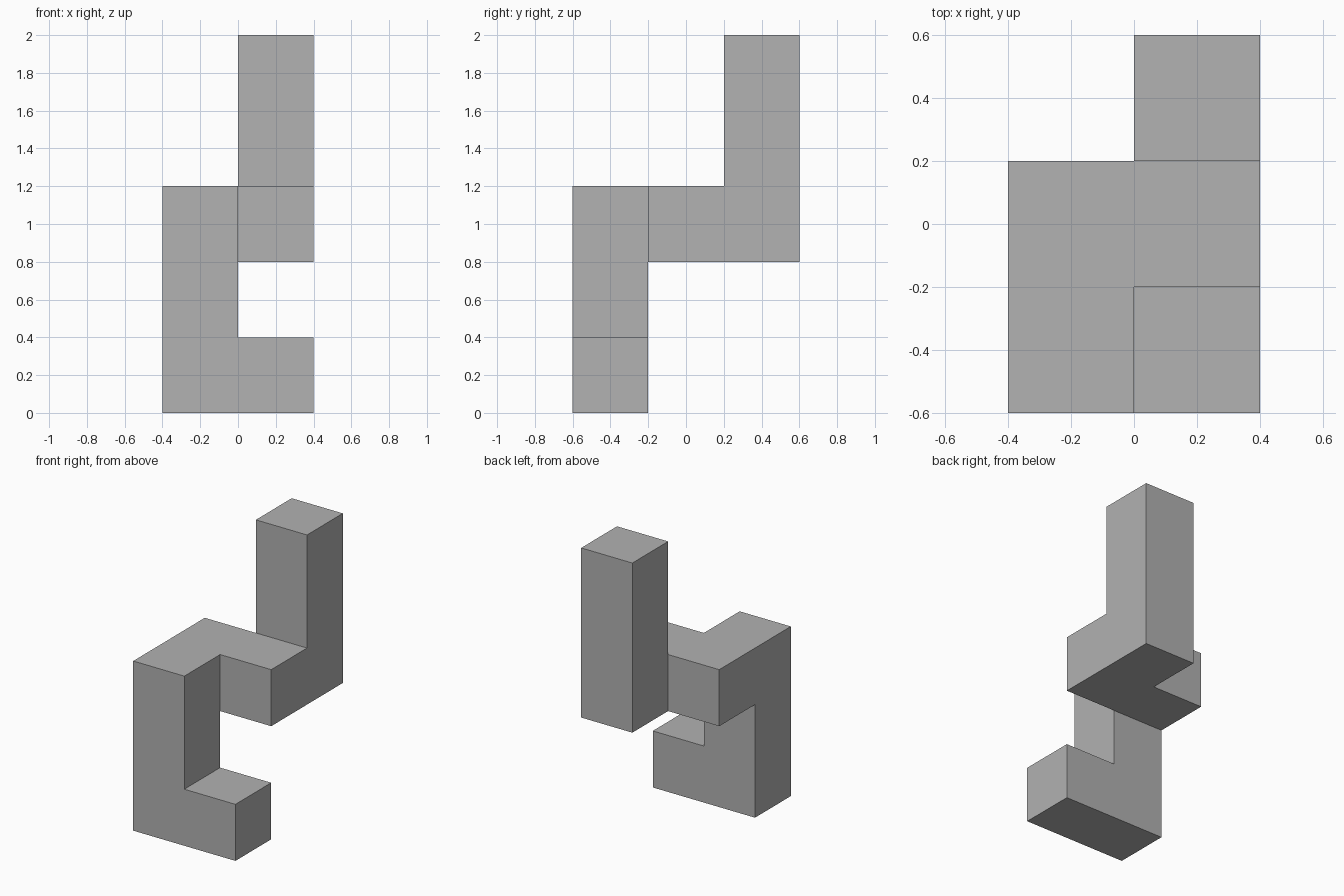
import bpy
import bmesh
from mathutils import Matrix, Vector

default_cube = bpy.data.objects.get("Cube")
if default_cube:
    bpy.data.objects.remove(default_cube, do_unlink=True)

CELL = 0.4
DIRECTIONS = {
    "right": Vector((1, 0, 0)),
    "left": Vector((-1, 0, 0)),
    "back": Vector((0, 1, 0)),
    "up": Vector((0, 0, 1)),
}

# Single flat colour
grey = bpy.data.materials.new("mid grey")
grey.use_nodes = True
colour = (0.445, 0.445, 0.445, 1.0)
grey.diffuse_color = colour
grey.node_tree.nodes["Principled BSDF"].inputs["Base Color"].default_value = colour


def grow(bm, centre, direction):
    """Extrude the face of the cell at centre by one cell; return the new centre."""
    target = centre + direction * CELL / 2
    face = min(bm.faces, key=lambda f: (f.calc_center_median() - target).length)
    new_face = bmesh.ops.extrude_discrete_faces(bm, faces=[face])["faces"][0]
    bmesh.ops.translate(bm, verts=new_face.verts, vec=direction * CELL)
    return centre + direction * CELL


# Foot: the first cell, at the front of the base
bm = bmesh.new()
centre = Vector((0.2, -0.4, 0.2))
bmesh.ops.create_cube(bm, size=CELL, matrix=Matrix.Translation(centre))

# Base, lower column, bent bridge and upper column
for step in ("left", "up", "up", "back", "right", "back", "up", "up"):
    centre = grow(bm, centre, DIRECTIONS[step])

# Weld the cells and merge coplanar faces into clean flat sides
bmesh.ops.remove_doubles(bm, verts=bm.verts, dist=0.001)
bmesh.ops.recalc_face_normals(bm, faces=bm.faces)
bmesh.ops.dissolve_limit(bm, angle_limit=0.01, verts=bm.verts, edges=bm.edges)

mesh = bpy.data.meshes.new("bent_block_column")
bm.to_mesh(mesh)
bm.free()
mesh.materials.append(grey)
column = bpy.data.objects.new("bent_block_column", mesh)
bpy.context.collection.objects.link(column)
